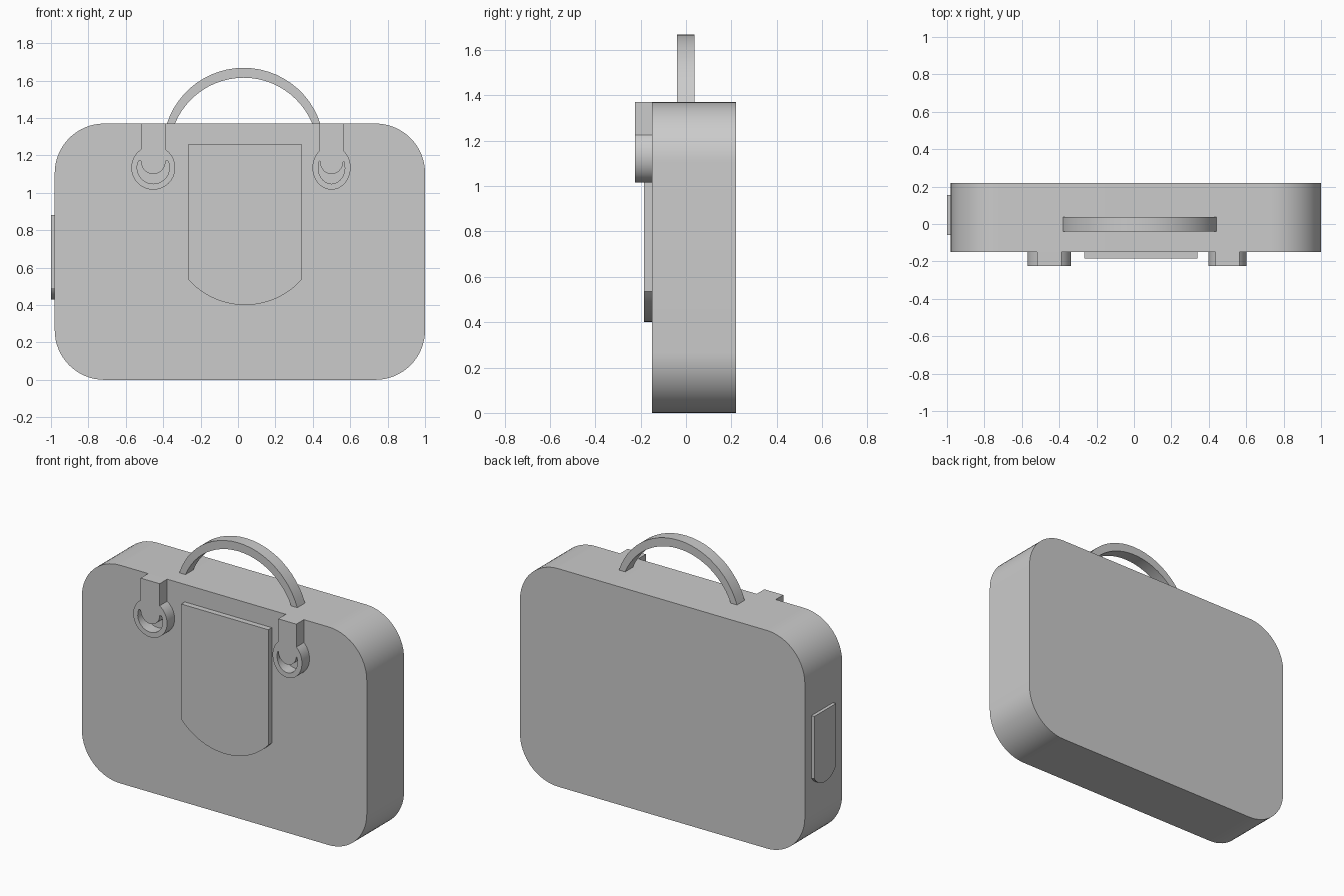
import bpy, bmesh
from math import sin, cos, radians, asin, degrees, sqrt

cube = bpy.data.objects.get("Cube")
if cube:
    bpy.data.objects.remove(cube, do_unlink=True)

grey = bpy.data.materials.new("light grey")
grey.use_nodes = True
grey.diffuse_color = (0.6, 0.6, 0.6, 1)
grey.node_tree.nodes["Principled BSDF"].inputs["Base Color"].default_value = (0.6, 0.6, 0.6, 1)


def arc(cx, cz, rx, rz, start, end, steps=24):
    """Points along an elliptical arc, angles in degrees."""
    angles = [radians(start + (end - start) * i / steps) for i in range(steps + 1)]
    return [(cx + rx * cos(a), cz + rz * sin(a)) for a in angles]


def slab(name, outlines, low, high, side=False):
    """Extrude flat outlines (later ones are holes) along y, or along x for side parts."""
    curve = bpy.data.curves.new(name, "CURVE")
    curve.dimensions = "2D"
    curve.fill_mode = "BOTH"
    curve.extrude = (high - low) / 2
    for points in outlines:
        spline = curve.splines.new("POLY")
        spline.points.add(len(points) - 1)
        for p, (u, v) in zip(spline.points, points):
            p.co = (u, v, 0, 1)
        spline.use_cyclic_u = True
    obj = bpy.data.objects.new(name, curve)
    bpy.context.collection.objects.link(obj)
    mid = (low + high) / 2
    obj.location = (mid, 0, 0) if side else (0, mid, 0)
    obj.rotation_euler = (radians(90), 0, radians(90) if side else 0)
    bpy.ops.object.select_all(action="DESELECT")
    obj.select_set(True)
    bpy.context.view_layer.objects.active = obj
    bpy.ops.object.convert(target="MESH")
    obj = bpy.context.object
    # Weld the caps to the walls
    bm = bmesh.new()
    bm.from_mesh(obj.data)
    bmesh.ops.remove_doubles(bm, verts=bm.verts, dist=0.0002)
    bmesh.ops.recalc_face_normals(bm, faces=bm.faces)
    bm.to_mesh(obj.data)
    bm.free()
    obj.data.materials.clear()
    obj.data.materials.append(grey)
    bpy.ops.object.shade_smooth_by_angle(angle=radians(30))
    return obj


def pocket(left, right, top, corner, bottom):
    """Flap outline: square top, shallow round bottom."""
    half, sag = (right - left) / 2, corner - bottom
    r = (half * half + sag * sag) / (2 * sag)
    t = degrees(asin(half / r))
    return [(right, top), (left, top)] + arc((left + right) / 2, bottom + r, r, r, 270 - t, 270 + t)


# Body with rounded corners
L, R, TOP, RAD = -0.98, 1.0, 1.37, 0.265
body = []
for cx, cz, a in ((R - RAD, TOP - RAD, 0), (L + RAD, TOP - RAD, 90),
                  (L + RAD, RAD, 180), (R - RAD, RAD, 270)):
    body += arc(cx, cz, RAD, RAD, a, a + 90, 16)
slab("bag_body", [body], -0.15, 0.22)

# Pockets on the front and the right side
slab("front_pocket", [pocket(-0.265, 0.34, 1.26, 0.535, 0.40)], -0.185, -0.15)
slab("side_pocket", [pocket(-0.06, 0.155, 0.88, 0.49, 0.43)], -1.0, -0.98, side=True)


# Arched carrying handle
def handle_arc(half, peak, flip):
    sag = peak - TOP
    r = (half * half + sag * sag) / (2 * sag)
    t = degrees(asin(half / r))
    return arc(0.03, peak - r, r, r, 90 + flip * t, 90 - flip * t)


slab("handle", [handle_arc(0.41, 1.668, 1) + handle_arc(0.367, 1.615, -1)], -0.04, 0.037)

# Clasps: a strap running down into a ring with a crescent opening
for name, cx, rx, half in (("right_clasp", -0.453, 0.1175, 0.066),
                           ("left_clasp", 0.5, 0.102, 0.063)):
    cz, rz, hx, hz = 1.134, 0.1175, rx - 0.031, 0.086
    t = degrees(asin(half / rx))
    ring = [(cx + half, TOP), (cx - half, TOP)] + arc(cx, cz, rx, rz, 90 + t, 450 - t, 40)
    # Opening between the ring and the rounded strap end
    rise = 0.036
    w = hx * sqrt(1 - (rise / hz) ** 2)
    a = degrees(asin(rise / hz))
    opening = arc(cx, cz, hx, hz, 180 - a, 360 + a) \
        + [(cx + half, cz + rise)] + arc(cx, cz + rise, half, 0.07, 0, -180)
    slab(name, [ring, opening], -0.225, -0.15)
